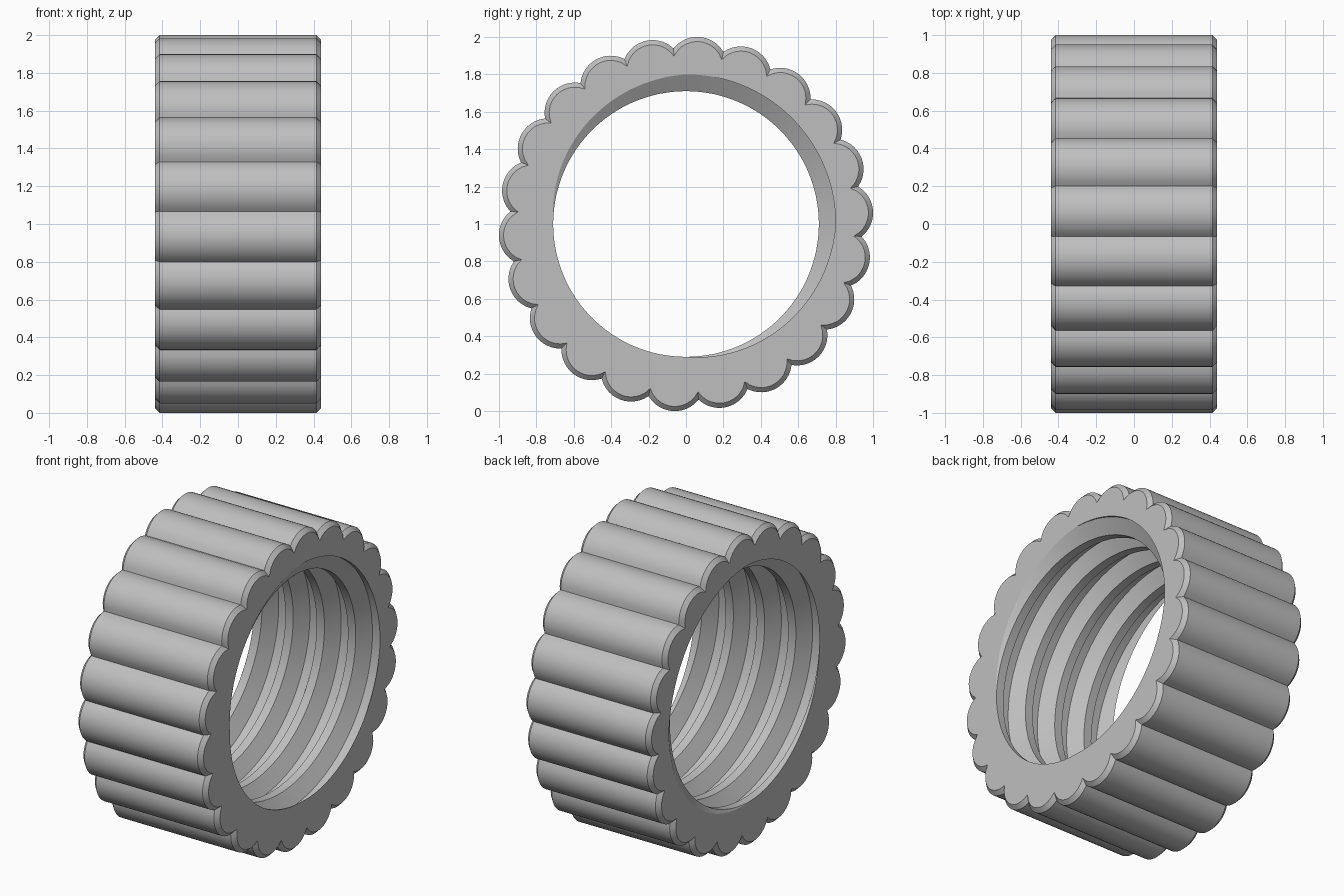
import bpy, bmesh
from math import sin, cos, pi, sqrt, radians

cube = bpy.data.objects.get("Cube")
if cube:
    bpy.data.objects.remove(cube, do_unlink=True)

HALF = 0.44            # half width along x
CHAMFER = 0.025
LOBES, STEPS = 22, 12  # grip lobes, segments per lobe
SEGMENTS = LOBES * STEPS
LOBE_RADIUS, LOBE_CENTRE = 0.163, 0.8395
CREST, ROOT = 0.71, 0.80
PITCH = HALF / 2       # four thread turns


def grip_radius(i, lobe_radius):
    """Distance from the axis to the scalloped outline."""
    a = (((i + STEPS // 4) % STEPS) / STEPS - 0.5) * 2 * pi / LOBES
    return LOBE_CENTRE * cos(a) + sqrt(lobe_radius ** 2 - (LOBE_CENTRE * sin(a)) ** 2)


def thread_radius(x, turn):
    """Trapezoidal thread: flank, crest, flank, root, a quarter pitch each."""
    t = ((x / PITCH - turn) % 1.0) * 4
    depth = ROOT - CREST
    if t < 1:
        return ROOT - depth * t
    if t < 2:
        return CREST
    if t < 3:
        return CREST + depth * (t - 2)
    return ROOT


def section(i):
    """Closed cross-section (x, radius) at one angle."""
    turn = i / SEGMENTS
    pts = []
    # helical thread rows, cut off at the end faces
    for k in range(-12, 9):
        x = max(-HALF, min(HALF, PITCH * (k / 4 + turn)))
        pts.append((x, thread_radius(x, turn)))
    # make sure both end faces are reached
    pts.insert(0, (-HALF, thread_radius(-HALF, turn)))
    pts.append((HALF, thread_radius(HALF, turn)))
    # chamfered scalloped outside
    inner = grip_radius(i, LOBE_RADIUS - CHAMFER)
    outer = grip_radius(i, LOBE_RADIUS)
    pts += [(HALF, inner), (HALF - CHAMFER, outer),
            (CHAMFER - HALF, outer), (-HALF, inner)]
    return pts


# Sweep the section round the x axis
bm = bmesh.new()
columns = []
for i in range(SEGMENTS + 1):
    a = 2 * pi * i / SEGMENTS
    columns.append([bm.verts.new((x, r * cos(a), 1 + r * sin(a)))
                    for x, r in section(i)])
for c0, c1 in zip(columns, columns[1:]):
    n = len(c0)
    for j in range(n):
        k = (j + 1) % n
        bm.faces.new((c0[j], c0[k], c1[k], c1[j]))
bmesh.ops.remove_doubles(bm, verts=bm.verts, dist=1e-5)
bmesh.ops.recalc_face_normals(bm, faces=bm.faces)

mesh = bpy.data.meshes.new("threaded_ring")
bm.to_mesh(mesh)
bm.free()
ring = bpy.data.objects.new("threaded_ring", mesh)
bpy.context.collection.objects.link(ring)

# Plain grey material
grey = bpy.data.materials.new("plain_grey")
grey.use_nodes = True
colour = (0.52, 0.52, 0.52, 1)
grey.diffuse_color = colour
grey.node_tree.nodes["Principled BSDF"].inputs["Base Color"].default_value = colour
mesh.materials.append(grey)

# Smooth lobes, sharp cusps and thread edges
bpy.ops.object.select_all(action="DESELECT")
ring.select_set(True)
bpy.context.view_layer.objects.active = ring
bpy.ops.object.shade_smooth_by_angle(angle=radians(30))
